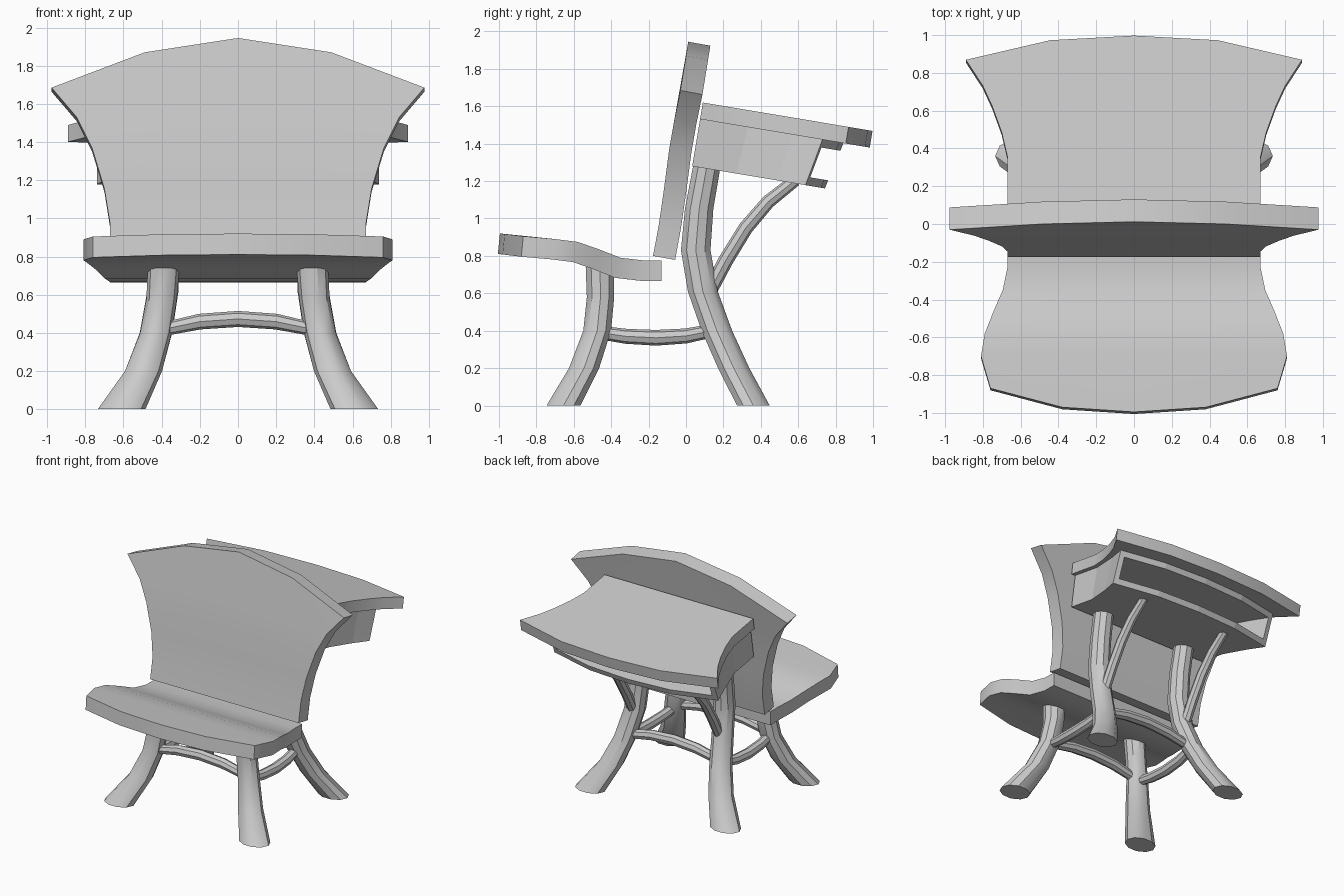
import bpy, bmesh, math
from mathutils import Vector

if "Cube" in bpy.data.objects:
    bpy.data.objects.remove(bpy.data.objects["Cube"])


def finish(name, verts, faces, fix=True, thick=None, smooth=True):
    me = bpy.data.meshes.new(name)
    me.from_pydata([tuple(v) for v in verts], [], faces)
    ob = bpy.data.objects.new(name, me)
    bpy.context.collection.objects.link(ob)
    if fix:
        bm = bmesh.new()
        bm.from_mesh(me)
        bmesh.ops.recalc_face_normals(bm, faces=bm.faces)
        bm.to_mesh(me)
        bm.free()
    bpy.ops.object.select_all(action='DESELECT')
    ob.select_set(True)
    bpy.context.view_layer.objects.active = ob
    if thick:
        m = ob.modifiers.new("thickness", 'SOLIDIFY')
        m.thickness, m.offset = thick
        m.use_even_offset = True
        bpy.ops.object.modifier_apply(modifier=m.name)
    if smooth:
        bpy.ops.object.shade_smooth_by_angle(angle=math.radians(35))
    return ob


def slab(name, rows, half_tip, mid_tip, thickness, side):
    """Sheet of rows (half width, y, z); the last row bows out by the tips."""
    verts, faces = [], []
    for i, (w, y, z) in enumerate(rows):
        for f, tip in ((-1, None), (-.5, half_tip), (0, mid_tip), (.5, half_tip), (1, None)):
            dy, dz = tip if tip and i == len(rows) - 1 else (0, 0)
            verts.append((f * w, y + dy, z + dz))
    for i in range(len(rows) - 1):
        for j in range(4):
            a = i * 5 + j
            faces.append((a, a + 5, a + 6, a + 1))
    return finish(name, verts, faces, fix=False, thick=(thickness, side))


def tube(name, path, radii, a, normal=None, sides=10):
    """Branch through the path; a is one axis of the cross-section."""
    pts = [Vector(p) for p in path]
    a = Vector(a)
    verts, faces, n = [], [], len(pts)
    for i, p in enumerate(pts):
        t = Vector(normal) if normal else (pts[min(i + 1, n - 1)] - pts[max(i - 1, 0)]).normalized()
        b = t.cross(a).normalized()
        ra, rb = radii[i]
        for k in range(sides):
            g = 2 * math.pi * k / sides
            verts.append(p + a * ra * math.cos(g) + b * rb * math.sin(g))
    for i in range(n - 1):
        for k in range(sides):
            l = (k + 1) % sides
            faces.append((i * sides + k, i * sides + l, (i + 1) * sides + l, (i + 1) * sides + k))
    faces.append(tuple(range(sides)))
    faces.append(tuple(range((n - 1) * sides, n * sides)))
    return finish(name, verts, faces)


# seat and backrest
slab("seat", [(.67, -.13, .775), (.67, -.23, .776), (.695, -.35, .79), (.745, -.465, .835),
              (.79, -.58, .875), (.81, -.70, .89), (.76, -.87, .905)],
     (-.10, .012), (-.125, .015), .11, -1)
slab("backrest", [(.67, -.176, .80), (.67, -.145, .97), (.70, -.118, 1.155), (.765, -.09, 1.37),
                  (.845, -.062, 1.53), (.977, -.03, 1.685)],
     (.03, .185), (.042, .26), .12, 1)

# sloping desk: u runs back along the slope, n is normal to it
TILT = math.radians(9.5)


def desk(u, n):
    return (.09 + u * math.cos(TILT) + n * math.sin(TILT),
            1.62 - u * math.sin(TILT) + n * math.cos(TILT))


def along(u):
    return (u * math.cos(TILT), -u * math.sin(TILT))


slab("desk_top", [(w, *desk(u, 0)) for w, u in ((.67, 0), (.67, .27), (.70, .40), (.75, .54), (.80, .65), (.89, .79))],
     along(.105), along(.13), .09, 1)

# desk box, open to the back; it gets shallower towards the bottom
TOP, BOTTOM = -.088, -.345


def prism(name, outline, n0, n1):
    verts = []
    for n in (n0, n1):
        k = 1 - .075 * (n - TOP) / (BOTTOM - TOP)
        verts += [(x, *desk(u * k, n)) for x, u in outline]
    c = len(outline)
    faces = [(i, (i + 1) % c, (i + 1) % c + c, i + c) for i in range(c)]
    faces += [tuple(range(c)), tuple(range(c, 2 * c))]
    return finish(name, verts, faces, smooth=False)


edge = [(.635, 0), (.635, .26), (.69, .50), (.74, .664)]
plate = edge + [(.37, .755), (0, .778), (-.37, .755)] + [(-x, u) for x, u in reversed(edge)]
prism("box_top", plate, TOP, TOP - .045)
prism("box_bottom", plate, BOTTOM + .045, BOTTOM)
prism("box_front", [(-.635, 0), (.635, 0), (.635, .05), (-.635, .05)], TOP - .045, BOTTOM + .045)
for s, label in ((-1, "left"), (1, "right")):
    wall = [(s * x, u) for x, u in edge] + [(s * (x - .04), u + d) for (x, u), d in zip(reversed(edge), (.01, 0, 0, 0))]
    prism("box_side_" + label, wall, TOP - .045, BOTTOM + .045)

# legs, side rails and braces on both sides
X, Y, Z = (1, 0, 0), (0, 1, 0), (0, 0, 1)
for s, label in ((-1, "left"), (1, "right")):
    tube("front_leg_" + label,
         [(s * .61, -.655, 0), (s * .495, -.545, .2), (s * .43, -.475, .4), (s * .40, -.457, .58), (s * .39, -.46, .74)],
         [(.125, .095), (.097, .085), (.083, .078), (.08, .077), (.083, .08)], X, Z)
    tube("back_leg_" + label,
         [(s * .61, .36, 0), (s * .495, .255, .2), (s * .43, .165, .4), (s * .395, .09, .61),
          (s * .385, .052, .83), (s * .385, .07, 1.05), (s * .39, .115, 1.30)],
         [(.125, .092), (.097, .088), (.085, .086), (.082, .084), (.08, .083), (.078, .08), (.076, .077)], X, Z)
    tube("side_rail_" + label,
         [(s * .43, -.46, .39), (s * .44, -.32, .37), (s * .445, -.16, .362), (s * .44, 0, .372), (s * .43, .14, .40)],
         [(.036, .036), (.04, .04), (.042, .042), (.04, .04), (.036, .036)], X, sides=8)
    tube("brace_" + label,
         [(s * .39, .13, .62), (s * .39, .215, .78), (s * .39, .32, .95), (s * .39, .44, 1.09), (s * .39, .585, 1.205)],
         [(.04, .04), (.04, .04), (.039, .039), (.037, .037), (.033, .033)], X, sides=8)

# arched rails between the front pair and the back pair
for name, y in (("front_rail", -.475), ("back_rail", .15)):
    tube(name, [(x, y, z) for x, z in ((-.41, .415), (-.2, .459), (0, .473), (.2, .459), (.41, .415))],
         [(.035, .035), (.041, .041), (.042, .042), (.041, .041), (.035, .035)], Y, sides=8)
